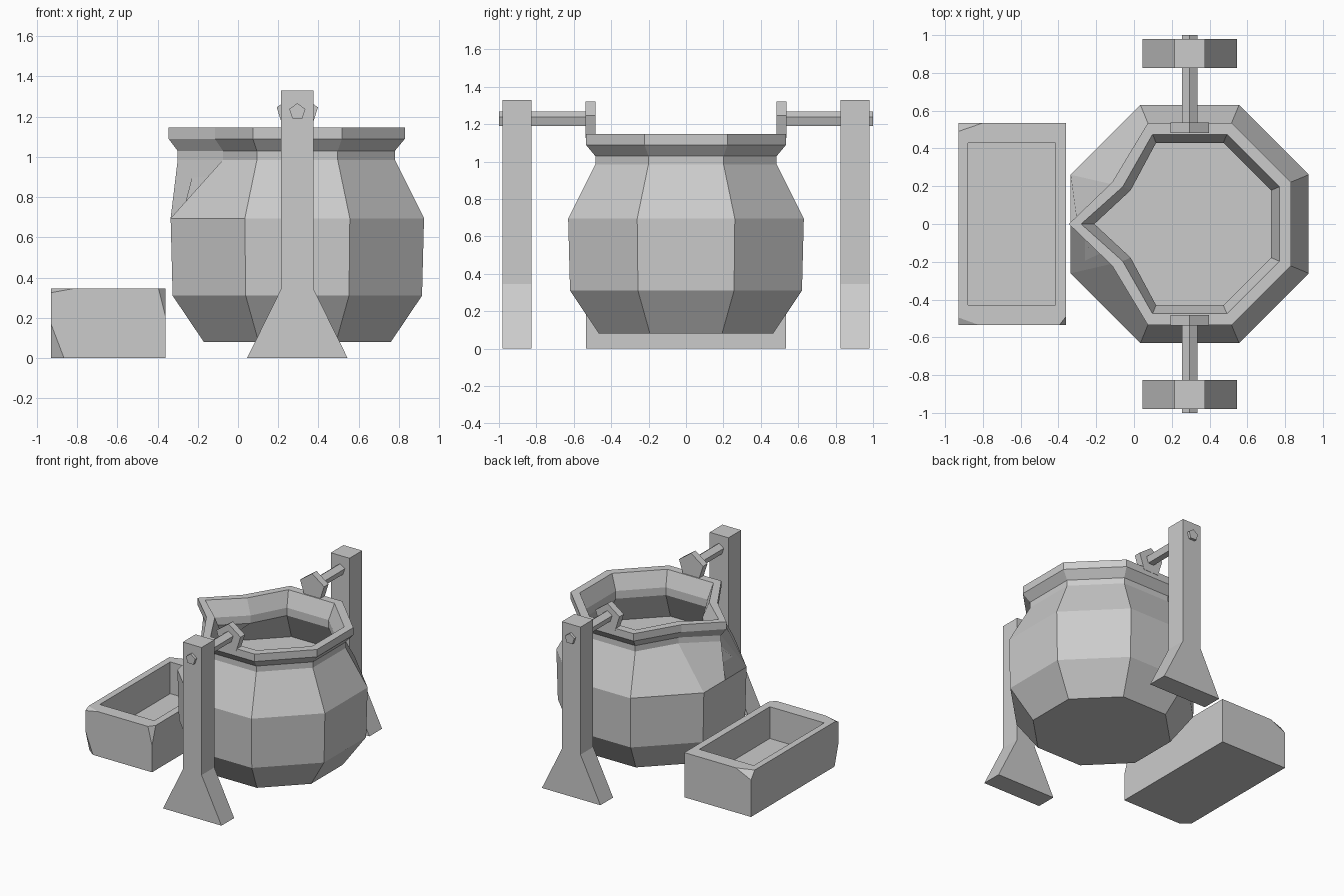
import bpy, bmesh
from math import pi, cos, sin
from mathutils import Vector

if "Cube" in bpy.data.objects:
    bpy.data.objects.remove(bpy.data.objects["Cube"])

CX = 0.295  # pot and pivot axis


def finish(bm, name):
    bmesh.ops.recalc_face_normals(bm, faces=bm.faces)
    me = bpy.data.meshes.new(name)
    bm.to_mesh(me)
    bm.free()
    ob = bpy.data.objects.new(name, me)
    bpy.context.collection.objects.link(ob)
    return ob


def prism(name, outline, y0, y1):
    """Extrude an XZ outline along y."""
    bm = bmesh.new()
    a = [bm.verts.new((x, y0, z)) for x, z in outline]
    b = [bm.verts.new((x, y1, z)) for x, z in outline]
    bm.faces.new(a)
    bm.faces.new(b)
    n = len(a)
    for i in range(n):
        j = (i + 1) % n
        bm.faces.new((a[i], a[j], b[j], b[i]))
    return finish(bm, name)


def pentagon(r, z):
    return [(CX + r * sin(2 * pi * i / 5), z + r * cos(2 * pi * i / 5)) for i in range(5)]


def ring(apothem, pinch_x=None, tip_x=None):
    """Octagon with one extra point for the pouring lip on the -x side."""
    r = apothem / cos(pi / 8)
    pts = [[CX + r * cos(pi / 8 + k * pi / 4), r * sin(pi / 8 + k * pi / 4)] for k in range(8)]
    if pinch_x is not None:
        pts[3][0] = pts[4][0] = pinch_x
    pts.insert(4, [CX - apothem if tip_x is None else tip_x, 0])
    return pts


# Pot: outside from the base up, over the rim, down to the inner floor
profile = [
    (0.08, 0.465, None, None), (0.31, 0.62, None, None), (0.695, 0.63, None, None),
    (0.985, 0.485, -0.075, -0.30), (1.03, 0.485, -0.075, -0.30),
    (1.09, 0.535, -0.115, -0.345), (1.147, 0.535, -0.115, -0.345),
    (1.147, 0.475, -0.06, -0.28), (1.03, 0.43, -0.018, -0.21),
    (0.97, 0.43, -0.018, -0.21), (0.74, 0.565, None, None),
]
bm = bmesh.new()
loops = [[bm.verts.new((x, y, z)) for x, y in ring(a, p, t)] for z, a, p, t in profile]
for lo, hi in zip(loops, loops[1:]):
    for i in range(9):
        j = (i + 1) % 9
        bm.faces.new((lo[i], lo[j], hi[j], hi[i]))
bm.faces.new(loops[0])
bm.faces.new(loops[-1])
finish(bm, "pot")

# Posts, axles and lugs on both sides
post = [(CX - 0.25, 0), (CX + 0.25, 0), (CX + 0.08, 0.345), (CX + 0.08, 1.33),
        (CX - 0.08, 1.33), (CX - 0.08, 0.345)]
for side, s in (("front", -1), ("back", 1)):
    prism(side + "_post", post, s * 0.825, s * 0.98)
    prism(side + "_axle", pentagon(0.042, 1.225), s * 0.51, s * 1.0)
    prism(side + "_lug", pentagon(0.108, 1.213), s * 0.483, s * 0.537)

# Trough: block with a sunk top and chipped corners
X0, X1, Y, H = -0.93, -0.36, 0.535, 0.345
bm = bmesh.new()
bmesh.ops.create_cube(bm, size=1)
for v in bm.verts:
    v.co = ((X0 + X1) / 2 + v.co.x * (X1 - X0), v.co.y * 2 * Y, (v.co.z + 0.5) * H)
top = max(bm.faces, key=lambda f: f.calc_center_median().z)
hole = bmesh.ops.extrude_discrete_faces(bm, faces=[top])["faces"][0]
bmesh.ops.remove_doubles(bm, verts=bm.verts, dist=1e-5)
top = max(bm.faces, key=lambda f: f.calc_center_median().z)
bmesh.ops.inset_region(bm, faces=[top], thickness=0.05)
for v in top.verts:
    v.co = (-0.88 if v.co.x < -0.6 else -0.415, 0.43 if v.co.y > 0 else -0.43, H)
well = bmesh.ops.extrude_face_region(bm, geom=[top])["geom"]
for v in [g for g in well if isinstance(g, bmesh.types.BMVert)]:
    v.co.z = 0.10
if top.is_valid:
    bmesh.ops.delete(bm, geom=[top], context='FACES_ONLY')

# corner position and how far the chip reaches along each axis
chips = [((X0, -Y, H), (0.11, 0.04, 0.02)), ((X1, -Y, H), (0.035, 0.045, 0.14)),
         ((X0, Y, H), (0.13, 0.045, 0.06)), ((X0, -Y, 0), (0.065, 0.05, 0.17))]
mid = Vector(((X0 + X1) / 2, 0, H / 2))
for corner, reach in chips:
    c = Vector(corner)
    out = Vector([(1 if c[i] > mid[i] else -1) / reach[i] for i in range(3)])
    on_plane = c - Vector(((1 if c.x > mid.x else -1) * reach[0], 0, 0))
    bmesh.ops.bisect_plane(bm, geom=bm.verts[:] + bm.edges[:] + bm.faces[:], dist=1e-5,
                           plane_co=on_plane, plane_no=out.normalized(), clear_outer=True)
    bmesh.ops.holes_fill(bm, edges=[e for e in bm.edges if e.is_boundary], sides=0)
finish(bm, "trough")
